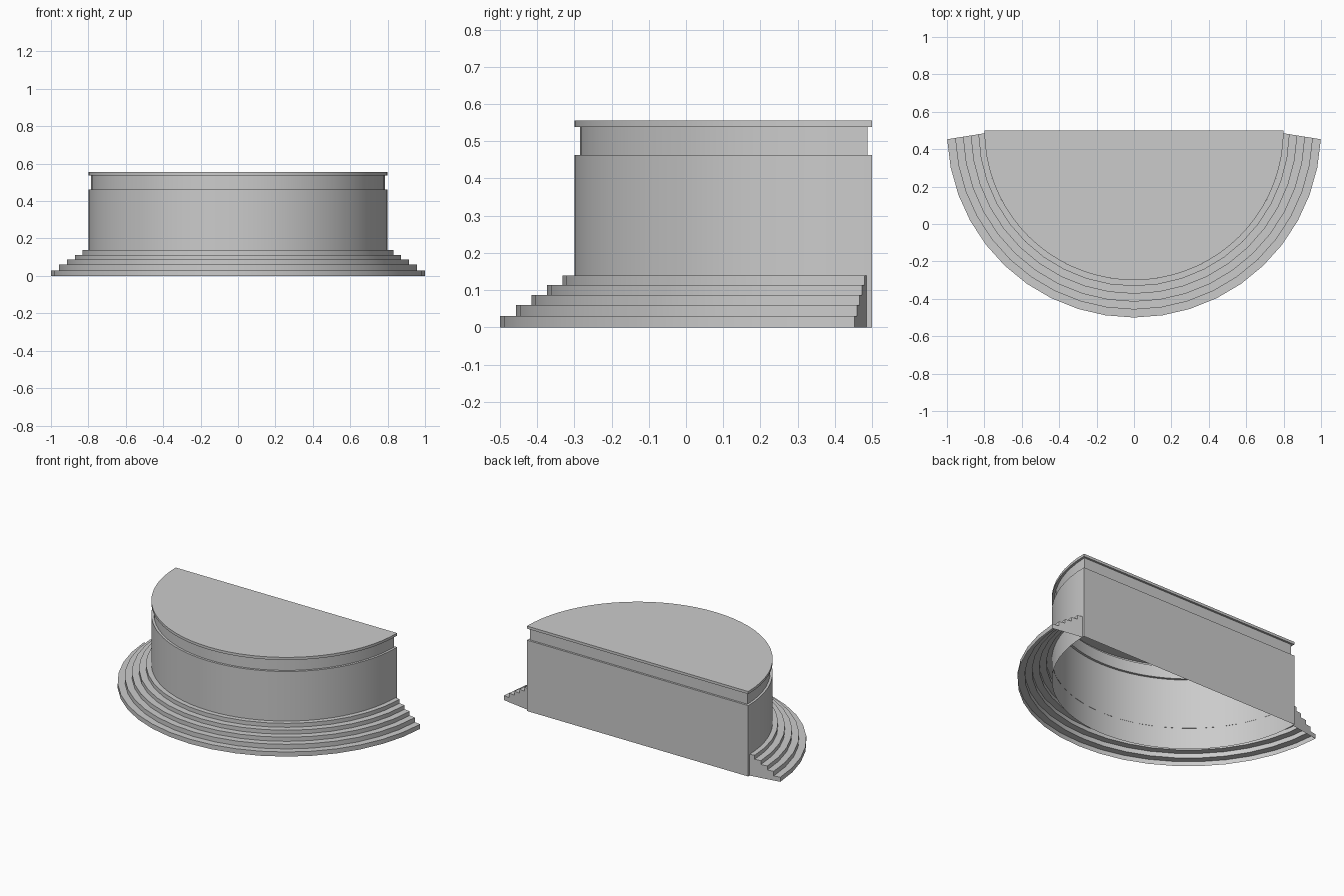
import bpy, bmesh, math

if "Cube" in bpy.data.objects:
    bpy.data.objects.remove(bpy.data.objects["Cube"])

CY = 0.5  # centre of every arc lies on the back edge


def finish(name, bm):
    bmesh.ops.recalc_face_normals(bm, faces=bm.faces)
    mesh = bpy.data.meshes.new(name)
    bm.to_mesh(mesh)
    bm.free()
    obj = bpy.data.objects.new(name, mesh)
    bpy.context.collection.objects.link(obj)
    bpy.context.view_layer.objects.active = obj
    obj.select_set(True)
    bpy.ops.object.shade_smooth_by_angle(angle=math.radians(30))
    obj.select_set(False)


def arc(bm, r, z, drop, n):
    """Front-facing arc whose two ends sit 'drop' in front of the back edge."""
    end = math.acos(drop / r)
    angles = [end * (2 * i / n - 1) for i in range(n + 1)]
    return [bm.verts.new((r * math.sin(a), CY - r * math.cos(a), z)) for a in angles]


def bridge(bm, a, b, closed):
    n = len(a)
    for i in range(n if closed else n - 1):
        j = (i + 1) % n
        bm.faces.new((a[i], a[j], b[j], b[i]))


# Half-round drum: open below, recessed neck under a thin top slab
bm = bmesh.new()
profile = [(0.8, 0, 0), (0.8, 0.463, 0), (0.785, 0.463, 0.013),
           (0.785, 0.538, 0.013), (0.8, 0.538, 0), (0.8, 0.555, 0)]
loops = [arc(bm, r, z, drop, 36) for r, z, drop in profile]
for a, b in zip(loops, loops[1:]):
    bridge(bm, a, b, True)
bm.faces.new(loops[-1])
finish("drum", bm)

# Curved steps: a folded shell, open below, with closed slanted ends
bm = bmesh.new()
radii = [1.0, 0.957, 0.915, 0.873, 0.832, 0.8]
tops = [0.03, 0.06, 0.087, 0.113, 0.139]
profile = [(radii[0], 0)]
for i, z in enumerate(tops):
    profile += [(radii[i], z), (radii[i + 1], z)]
loops = [arc(bm, r, z, 0.015 + 0.16 * (r - 0.8), 20) for r, z in profile]
for a, b in zip(loops, loops[1:]):
    bridge(bm, a, b, False)
for k in (0, -1):
    x, y, z = loops[-1][k].co
    foot = bm.verts.new((x, y, 0))
    bm.faces.new([l[k] for l in loops] + [foot])
finish("curved_steps", bm)
